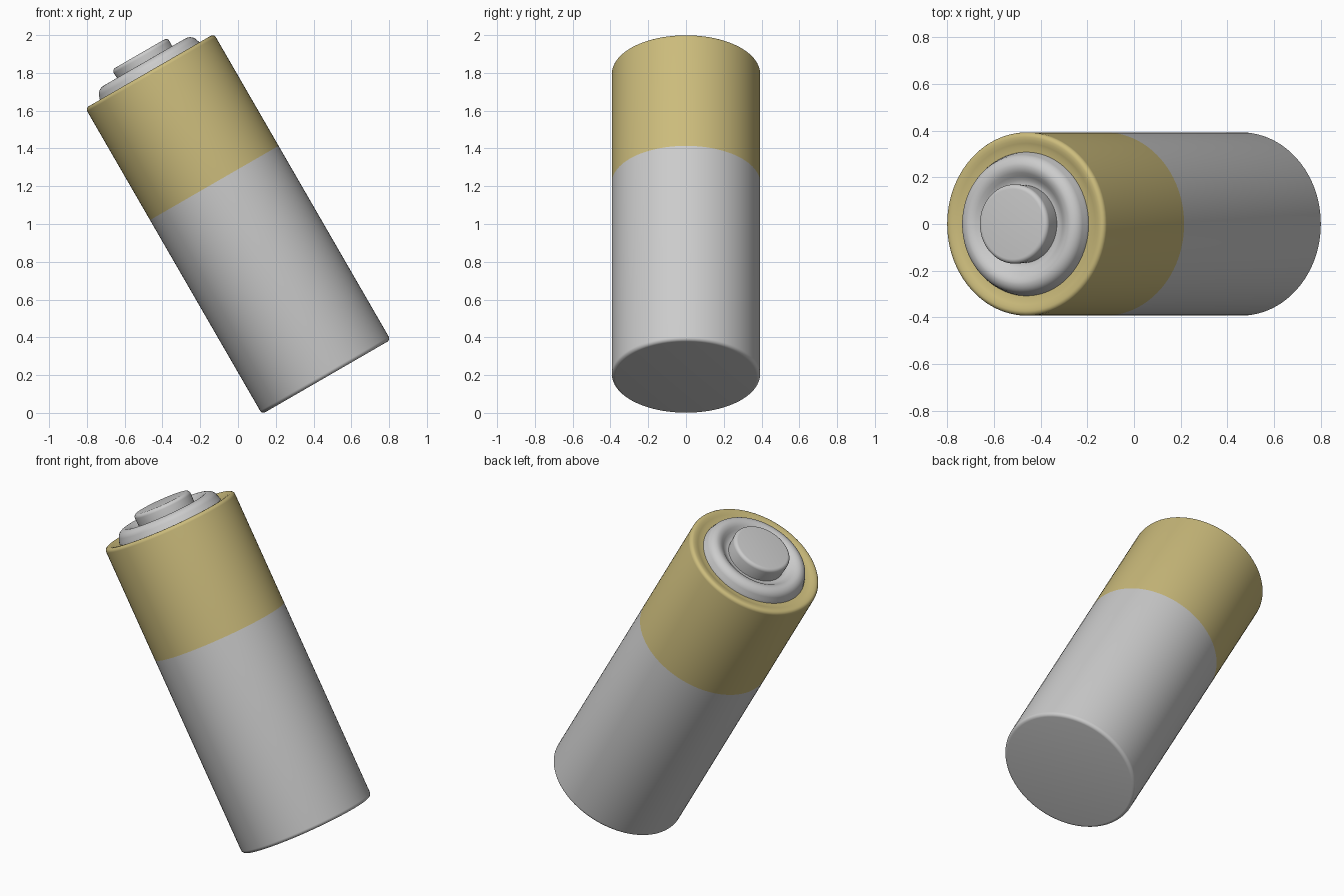
import bpy, bmesh, math
from mathutils import Matrix

if "Cube" in bpy.data.objects:
    bpy.data.objects.remove(bpy.data.objects["Cube"])

TILT = Matrix.Translation((0, 0, 1)) @ Matrix.Rotation(math.radians(-30), 4, 'Y')
SEGS = 96


def material(name, rgb):
    m = bpy.data.materials.new(name)
    m.diffuse_color = (*rgb, 1)
    m.use_nodes = True
    m.node_tree.nodes["Principled BSDF"].inputs["Base Color"].default_value = m.diffuse_color
    return m


silver = material("silver", (0.60, 0.60, 0.60))
gold = material("gold", (0.60, 0.50, 0.20))


def arc(cx, cz, r, a0, a1, n=6):
    """Points on a circular arc of the profile, angles in degrees."""
    return [(cx + r * math.cos(math.radians(a0 + (a1 - a0) * i / n)),
             cz + r * math.sin(math.radians(a0 + (a1 - a0) * i / n))) for i in range(n + 1)]


def lathe(name, profile, mat):
    """Spin a (radius, height) profile around the tilted cell axis."""
    bm = bmesh.new()
    rings = []
    for r, z in profile:
        if r < 1e-6:
            rings.append([bm.verts.new((0, 0, z))] * SEGS)
        else:
            rings.append([bm.verts.new((r * math.cos(2 * math.pi * i / SEGS),
                                        r * math.sin(2 * math.pi * i / SEGS), z))
                          for i in range(SEGS)])
    for a, b in zip(rings, rings[1:]):
        for i in range(SEGS):
            j = (i + 1) % SEGS
            bm.faces.new(list(dict.fromkeys((a[i], a[j], b[j], b[i]))))
    bm.transform(TILT)
    me = bpy.data.meshes.new(name)
    bm.to_mesh(me)
    bm.free()
    me.materials.append(mat)
    ob = bpy.data.objects.new(name, me)
    bpy.context.collection.objects.link(ob)
    bpy.context.view_layer.objects.active = ob
    ob.select_set(True)
    bpy.ops.object.shade_smooth_by_angle(angle=math.radians(35))
    ob.select_set(False)


# Lower silver casing with a rounded, flat base
lathe("lower_casing", [(0, -0.935)] + arc(0.373, -0.915, 0.02, -90, 0) + [(0.393, 0.251)], silver)

# Upper gold casing with a rolled rim dipping towards the terminal
lathe("upper_casing", [(0.393, 0.251)] + arc(0.373, 0.915, 0.02, 0, 90)
      + [(0.36, 0.934), (0.345, 0.929), (0.33, 0.924), (0.308, 0.922)], gold)

# Silver terminal: raised ring, groove, then the contact button
lathe("terminal", [(0.308, 0.922), (0.304, 0.938)] + arc(0.25, 0.94, 0.05, 10, 90, 8)
      + [(0.235, 0.987), (0.22, 0.979), (0.205, 0.966), (0.19, 0.955), (0.175, 0.95), (0.167, 0.95)]
      + arc(0.15, 1.021, 0.02, 0, 90) + [(0, 1.041)], silver)
